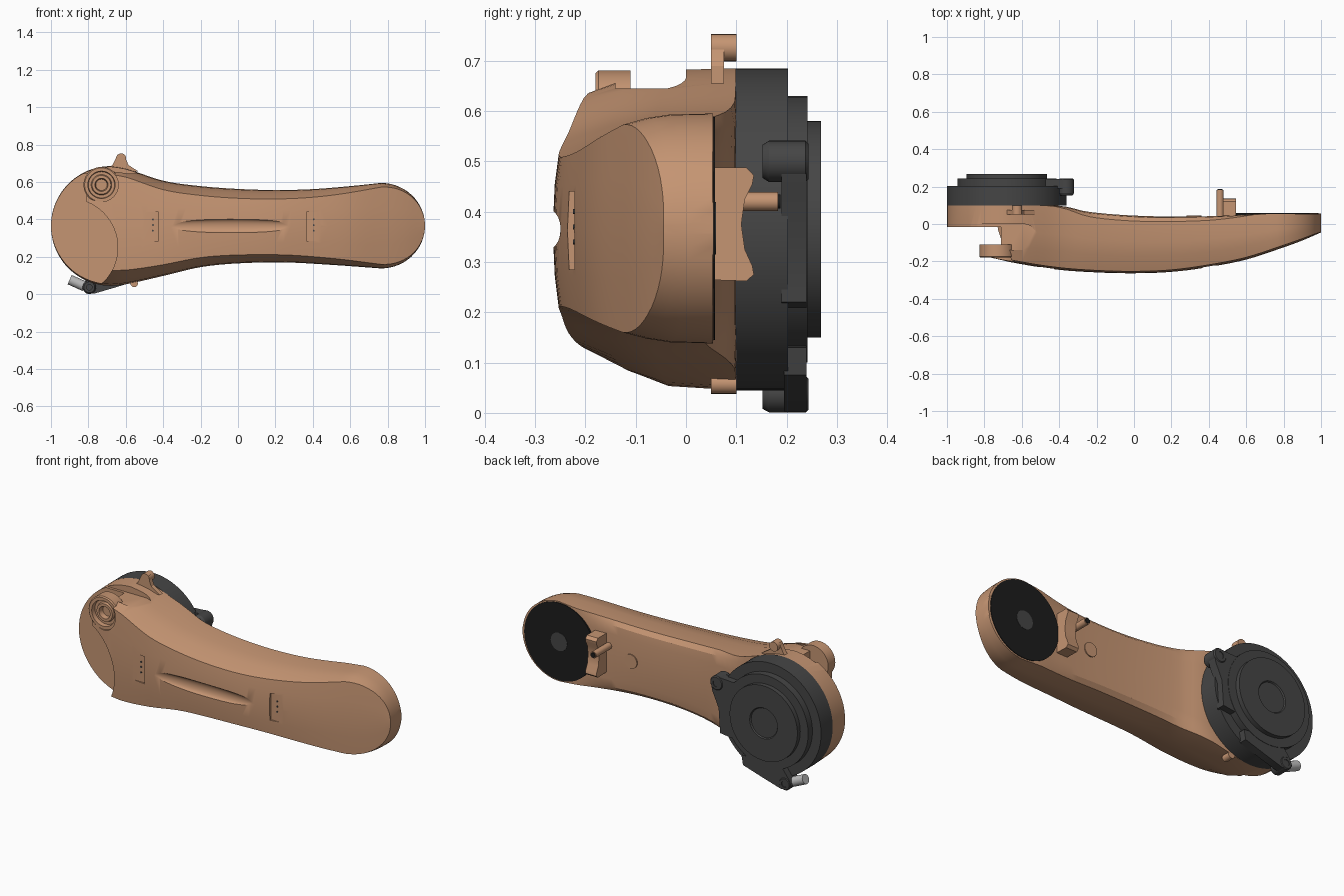
import bpy, bmesh, math
from mathutils import Vector, Matrix

if "Cube" in bpy.data.objects:
    bpy.data.objects.remove(bpy.data.objects["Cube"])


def material(name, rgb):
    m = bpy.data.materials.new(name)
    m.diffuse_color = (*rgb, 1)
    m.use_nodes = True
    m.node_tree.nodes["Principled BSDF"].inputs["Base Color"].default_value = m.diffuse_color
    return m


TAN = material("tan_plastic", (0.56, 0.30, 0.17))
DARK = material("dark_grey", (0.06, 0.06, 0.06))
BLACK = material("black_pad", (0.012, 0.012, 0.012))
STEEL = material("light_steel", (0.5, 0.5, 0.5))


def finish(name, bm, mat=None, smooth=True):
    bmesh.ops.recalc_face_normals(bm, faces=bm.faces)
    me = bpy.data.meshes.new(name)
    bm.to_mesh(me)
    bm.free()
    ob = bpy.data.objects.new(name, me)
    bpy.context.collection.objects.link(ob)
    if mat:
        me.materials.append(mat)
    if smooth:
        shade(ob)
    return ob


def shade(ob):
    bpy.ops.object.select_all(action='DESELECT')
    ob.select_set(True)
    bpy.context.view_layer.objects.active = ob
    bpy.ops.object.shade_smooth_by_angle(angle=math.radians(28))


def lathe(name, cx, cz, profile, mat=None, n=64, smooth=True):
    """Turn an (r, y) profile around the y axis."""
    bm = bmesh.new()
    rings = []
    for r, y in profile:
        if r == 0:
            rings.append([bm.verts.new((cx, y, cz))] * n)
        else:
            rings.append([bm.verts.new((cx + r * math.cos(2 * math.pi * i / n), y,
                                        cz + r * math.sin(2 * math.pi * i / n))) for i in range(n)])
    for a, b in zip(rings, rings[1:]):
        for i in range(n):
            j = (i + 1) % n
            bm.faces.new(list(dict.fromkeys((a[i], a[j], b[j], b[i]))))
    return finish(name, bm, mat, smooth)


def cyl(name, cx, cz, r, y0, y1, mat=None, n=48, smooth=True):
    return lathe(name, cx, cz, [(0, y0), (r, y0), (r, y1), (0, y1)], mat, n, smooth)


def prism(name, pts, place, a, b, mat=None, smooth=True):
    """Extrude a 2D outline; place(u, v, d) gives the 3D point."""
    bm = bmesh.new()
    lo = [bm.verts.new(place(u, v, a)) for u, v in pts]
    hi = [bm.verts.new(place(u, v, b)) for u, v in pts]
    bm.faces.new(lo)
    bm.faces.new(hi)
    for i in range(len(pts)):
        j = (i + 1) % len(pts)
        bm.faces.new((lo[i], lo[j], hi[j], hi[i]))
    return finish(name, bm, mat, smooth)


def along_y(u, v, d): return (u, d, v)
def along_x(u, v, d): return (d, u, v)
def along_z(u, v, d): return (u, v, d)


def box(x0, x1, y0, y1, z0, z1):
    return prism("cutter", [(x0, z0), (x1, z0), (x1, z1), (x0, z1)], along_y, y0, y1, None, False)


def cut(ob, cutter):
    cutter.hide_render = True
    mod = ob.modifiers.new("cut", 'BOOLEAN')
    mod.operation, mod.solver, mod.object = 'DIFFERENCE', 'EXACT', cutter
    bpy.context.view_layer.objects.active = ob
    bpy.ops.object.modifier_apply(modifier=mod.name)
    bpy.data.objects.remove(cutter)


def curve(table, x):
    """Smooth interpolation through (x, value) pairs."""
    n = len(table)
    if x <= table[0][0]:
        return table[0][1]
    if x >= table[-1][0]:
        return table[-1][1]
    def slope(k):
        a, b = table[max(k - 1, 0)], table[min(k + 1, n - 1)]
        return (b[1] - a[1]) / (b[0] - a[0])
    i = max(k for k in range(n - 1) if table[k][0] <= x)
    (x0, v0), (x1, v1) = table[i], table[i + 1]
    h, t = x1 - x0, (x - x0) / (x1 - x0)
    return ((2*t**3 - 3*t*t + 1) * v0 + (t**3 - 2*t*t + t) * h * slope(i)
            + (3*t*t - 2*t**3) * v1 + (t**3 - t*t) * h * slope(i + 1))


# Main shell: lofted sections along x
TOP = [(-.68, .685), (-.6, .672), (-.4, .607), (-.2, .578), (0, .563), (.2, .557), (.4, .562), (.6, .578), (.765, .595)]
LOW = [(-.68, .045), (-.6, .053), (-.4, .098), (-.2, .145), (0, .165), (.25, .17), (.5, .157), (.765, .138)]
FRONT = [(-1, -.12), (-.82, -.17), (-.6, -.215), (-.4, -.245), (-.2, -.26), (0, -.265),
         (.2, -.257), (.4, -.23), (.6, -.19), (.8, -.125), (.9, -.088), (1, -.045)]
BACK = [(-1, .1), (-.45, .1), (-.36, .092), (-.25, .066), (0, .045), (.3, .04), (.55, .047), (.7, .055), (1, .055)]
INSET_TOP = [(-.7, .045), (0, .05), (.5, .04), (.8, .02), (1, .01)]
INSET_LOW = [(-.7, .085), (-.4, .06), (0, .045), (.5, .035), (.8, .02), (1, .01)]
ROUND = [(-.45, 0), (-.2, .025), (.4, .02), (.65, 0)]
LC, LR, RC, RR = -.68, .32, .765, .235

angles = [math.radians(3 + 87 * k / 14) for k in range(15)]
xs = [LC - LR * math.cos(a) for a in angles]
xs += [LC + (RC - LC) * k / 36 for k in range(1, 36)]
xs += [RC + RR * math.cos(a) for a in reversed(angles)]
bm = bmesh.new()
rings = []
for x in xs:
    zt, zb, yf, yb = curve(TOP, x), curve(LOW, x), curve(FRONT, x), curve(BACK, x)
    s = 1
    if x < LC:
        s = math.sqrt(max(1 - ((LC - x) / LR) ** 2, 0))
    elif x > RC:
        s = math.sqrt(max(1 - ((x - RC) / RR) ** 2, 0))
    zc = (zt + zb) / 2
    zt, zb = zc + (zt - zc) * s, zc + (zb - zc) * s
    it, ib, rd = curve(INSET_TOP, x) * s, curve(INSET_LOW, x) * s, curve(ROUND, x)
    d, h = yb - yf, (zt - zb) / 2
    up = [(yb, zt - .35 * h), (yb - .25 * rd, zt - .12 * h), (yb - rd - .002, zt), (yb - .45 * d, zt - .08 * it),
          (yb - .7 * d, zt - .4 * it), (yf + .012 * s, zt - it), (yf + .004 * s, zc + .45 * h), (yf, zc)]
    dn = [(yf + .004 * s, zc - .45 * h), (yf + .012 * s, zb + ib), (yb - .7 * d, zb + .45 * ib),
          (yb - .45 * d, zb + .1 * ib), (yb - rd - .002, zb), (yb - .25 * rd, zb + .12 * h), (yb, zb + .35 * h)]
    rings.append([bm.verts.new((x, y, z)) for y, z in up + dn])
for a, b in zip(rings, rings[1:]):
    for i in range(len(a)):
        j = (i + 1) % len(a)
        bm.faces.new((a[i], a[j], b[j], b[i]))
bm.faces.new(rings[0])
bm.faces.new(rings[-1])
shell = finish("main_shell", bm, TAN, False)

# Step, slot, pocket and recesses cut from the shell
cut(shell, cyl("cutter", -.905, .25, .262, -.5, -.015, None, 64, False))
cut(shell, box(-1.2, -.81, -.5, -.0152, -.1, 1))
cut(shell, box(-.9, -.71, -.11, -.0154, .38, 1))
pocket = [(-.9, -.14), (-.59, -.14)]
pocket += [(-.59 + .07 * math.sin(math.pi * k / 12), -.07 - .07 * math.cos(math.pi * k / 12)) for k in range(1, 12)]
pocket += [(-.59, 0), (-.9, 0)]
cut(shell, prism("cutter", pocket, along_z, .645, .9, None, False))
cut(shell, cyl("cutter", -.73, .585, .09, -.5, -.125, None, 48, False))
cut(shell, box(-.505, -.425, -.4, -.229, .285, .44))
cut(shell, box(.365, .445, -.4, -.222, .285, .44))
bm = bmesh.new()
bmesh.ops.create_uvsphere(bm, u_segments=48, v_segments=24, radius=1,
                          matrix=Matrix.Translation((-.04, -.263, .365)) @ Matrix.Diagonal((.42, .02, .036, 1)))
cut(shell, finish("cutter", bm, None, False))
shade(shell)

# Small contact dots in the two front recesses
for label, x, y in (("left", -.455, -.229), ("right", .405, -.222)):
    for k in range(3):
        cyl(f"{label}_contact_{k + 1}", x, .34 + .03 * k, .005, y - .003, y + .01, DARK, 12)

# Pivot ring on the upper left
lathe("pivot_ring", -.73, .585, [(0, -.14), (.03, -.14), (.035, -.168), (.05, -.168), (.055, -.155), (.07, -.155),
                                 (.073, -.18), (.09, -.18), (.096, -.174), (.096, -.11), (0, -.11)], TAN)

# Stepped round housing on the back
lathe("round_housing", -.68, .365, [(0, .098), (.32, .098), (.32, .203), (.265, .203), (.265, .242), (.215, .242),
                                    (.215, .268), (.088, .268), (.083, .261), (0, .261)], DARK, 96)

# Housing lugs with eyes
prism("side_lug", [(-.5, .53), (-.38, .537), (-.345, .53), (-.325, .5), (-.335, .45), (-.375, .36), (-.385, .22),
                   (-.46, .21)], along_y, .19, .24, DARK)
prism("bottom_lug", [(-.52, .13), (-.53, .075), (-.66, .035), (-.77, .003), (-.81, .006), (-.835, .035),
                     (-.82, .07), (-.76, .15)], along_y, .195, .24, DARK)
for name, x, z, r in (("side_lug_eye", -.362, .5, .041), ("bottom_lug_eye", -.795, .037, .036)):
    lathe(name, x, z, [(0, .165), (r * .4, .165), (r * .4, .152), (r * .8, .152), (r, .165), (r, .238),
                       (r * .85, .244), (r * .5, .244), (r * .5, .225), (0, .225)], DARK, 32)

# Steel pin next to the bottom lug
bm = bmesh.new()
p, q = Vector((-.9, .2, .078)), Vector((-.82, .2, .042))
bmesh.ops.create_cone(bm, cap_ends=True, segments=24, radius1=.027, radius2=.027, depth=(q - p).length,
                      matrix=Matrix.Translation((p + q) / 2) @ (q - p).to_track_quat('Z', 'Y').to_matrix().to_4x4())
finish("steel_pin", bm, STEEL)

# Small tan tabs above and below the shell
prism("top_tab", [(-.71, .66), (-.672, .69), (-.652, .73), (-.645, .745), (-.625, .753), (-.605, .745), (-.598, .72),
                  (-.585, .69), (-.53, .655)], along_y, .05, .076, TAN)
cyl("top_tab_eye", -.625, .726, .027, .05, .1, TAN, 24)
cyl("bottom_tab", -.555, .058, .02, .05, .1, TAN, 24)

# Pad on the right end and plug between the ends
cyl("end_pad", .765, .367, .222, .04, .058, BLACK, 64)
cyl("end_pad_centre", .765, .367, .052, .05, .06, DARK)
cyl("back_plug", .32, .367, .04, .03, .046, TAN)

# Concave bracket with pin
prism("bracket", [(.03, .265), (.12, .262), (.135, .275), (.132, .292), (.117, .325), (.11, .375), (.117, .425),
                  (.132, .455), (.135, .472), (.12, .488), (.03, .488)], along_x, .475, .545, TAN)
cyl("bracket_pin", .46, .42, .019, .03, .183, TAN, 24)
cyl("bracket_pin_tip", .46, .42, .014, .15, .188, BLACK, 24)
